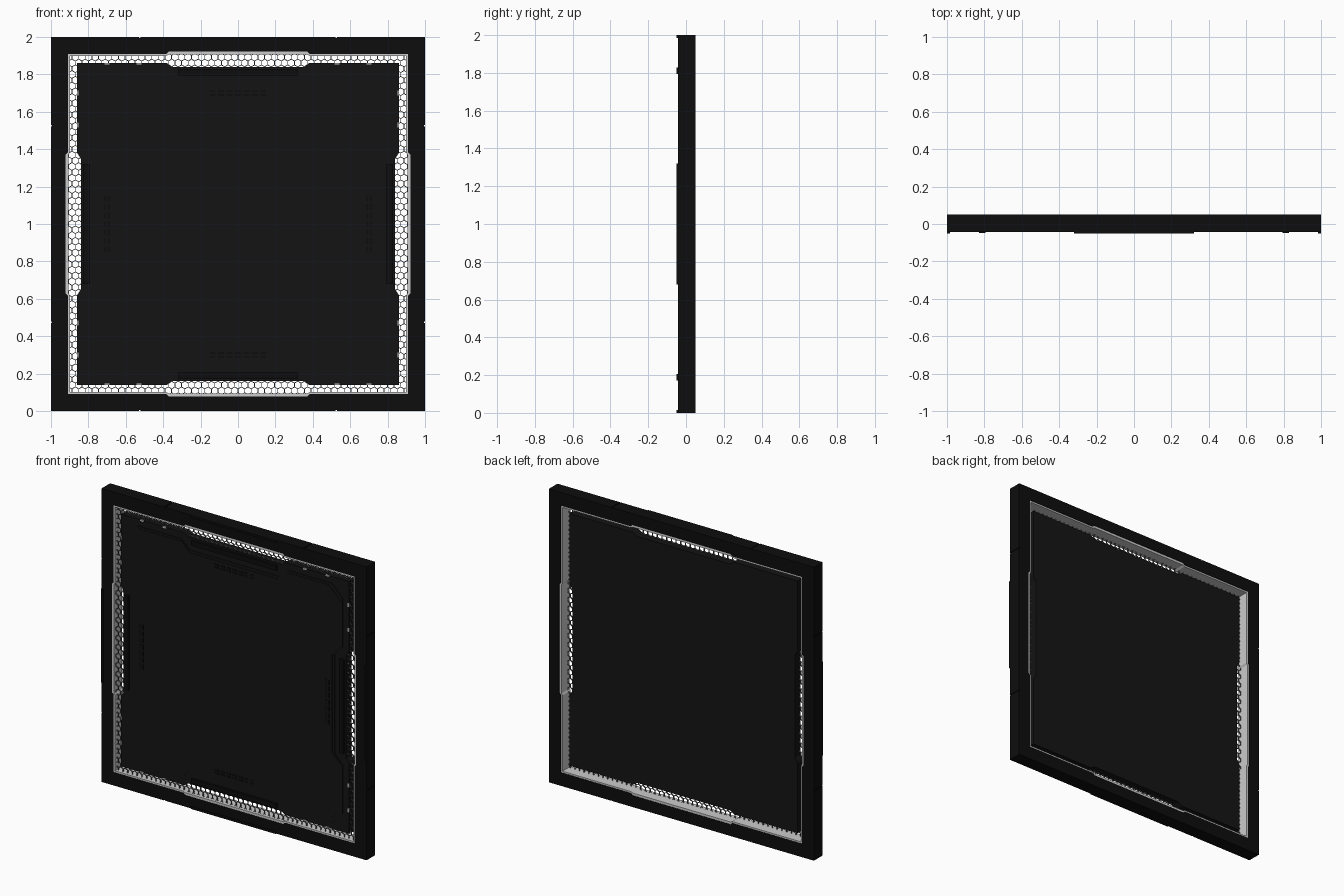
import bpy, bmesh, math
from mathutils import Matrix, Vector

if "Cube" in bpy.data.objects:
    bpy.data.objects.remove(bpy.data.objects["Cube"])


def material(name, v):
    m = bpy.data.materials.new(name)
    m.diffuse_color = (v, v, v, 1)
    m.use_nodes = True
    m.node_tree.nodes["Principled BSDF"].inputs["Base Color"].default_value = m.diffuse_color
    return m


BLACK = material("black_metal", 0.004)
DARK = material("dark_panel", 0.007)
MESH_GREY = material("mesh_grey", 0.12)


def finish(name, bm, mat=None):
    bmesh.ops.remove_doubles(bm, verts=bm.verts, dist=1e-5)
    bmesh.ops.recalc_face_normals(bm, faces=bm.faces)
    me = bpy.data.meshes.new(name)
    bm.to_mesh(me)
    bm.free()
    ob = bpy.data.objects.new(name, me)
    bpy.context.collection.objects.link(ob)
    if mat:
        me.materials.append(mat)
    return ob


def outline(h, hb, t, c, k=0.0):
    """Square of half size h; each side steps to hb over |u|<t; k chamfers corners."""
    side = [(-h + k, h), (-t - c, h), (-t, hb), (t, hb), (t + c, h), (h - k, h)]
    pts = []
    for i in range(4):
        ca, sa = [(1, 0), (0, -1), (-1, 0), (0, 1)][i]
        pts += [(x * ca - z * sa, x * sa + z * ca + 1) for x, z in side]
    return pts


def ring(name, outer, inner, y0, y1, mat=None):
    bm = bmesh.new()
    loops = [[bm.verts.new((x, y, z)) for x, z in p]
             for p, y in ((outer, y0), (inner, y0), (inner, y1), (outer, y1))]
    n = len(outer)
    # corners coincide when there is no chamfer: skip the zero-length sides
    for a, b in zip(loops, loops[1:] + loops[:1]):
        for i in range(n):
            j = (i + 1) % n
            if (a[i].co - a[j].co).length > 1e-5 or (b[i].co - b[j].co).length > 1e-5:
                bm.faces.new((a[i], a[j], b[j], b[i]))
    return finish(name, bm, mat)


def plate(name, pts, y0, y1, mat=None):
    clean = [p for i, p in enumerate(pts)
             if math.dist(p, pts[i - 1]) > 1e-5]
    bm = bmesh.new()
    f = bm.faces.new([bm.verts.new((x, y0, z)) for x, z in clean])
    ext = bmesh.ops.extrude_face_region(bm, geom=[f], use_keep_orig=True)
    for v in ext["geom"]:
        if isinstance(v, bmesh.types.BMVert):
            v.co.y = y1
    return finish(name, bm, mat)


def boxes_on_sides(name, boxes, mat=None):
    """Boxes (u0,u1, y0,y1, r0,r1) given for the top side, repeated on all four."""
    bm = bmesh.new()
    for i in range(4):
        turn = Matrix.Translation((0, 0, 1)) @ Matrix.Rotation(i * math.pi / 2, 4, 'Y')
        for u0, u1, y0, y1, r0, r1 in boxes:
            m = Matrix.Translation(((u0 + u1) / 2, (y0 + y1) / 2, (r0 + r1) / 2))
            s = Matrix.Diagonal((u1 - u0, y1 - y0, r1 - r0, 1))
            bmesh.ops.create_cube(bm, size=1, matrix=turn @ m @ s)
    return finish(name, bm, mat)


# Outer frame with seam grooves
hole = outline(0.91, 0.922, 0.37, 0.012)
frame = ring("outer_frame", outline(1, 1, 0.37, 0.012), hole, -0.043, 0.05, BLACK)
cutter = boxes_on_sides("seam_cutter", [(s * 0.525 - 0.003, s * 0.525 + 0.003, y0, y1, r0, 1.02)
                                        for s in (-1, 1)
                                        for y0, y1, r0 in ((-0.06, 0.06, 0.995),)])
mod = frame.modifiers.new("seams", 'BOOLEAN')
mod.operation, mod.object, mod.solver = 'DIFFERENCE', cutter, 'EXACT'
bpy.context.view_layer.objects.active = frame
bpy.ops.object.modifier_apply(modifier="seams")
bpy.data.objects.remove(cutter)

# Grey inner lining of the frame
ring("frame_lining", hole, outline(0.899, 0.906, 0.37, 0.012), -0.041, 0.047)

# Raised strips along the outer edge
boxes_on_sides("edge_strips", [(-0.32, 0.32, -0.05, -0.04, 0.984, 1.0)], BLACK)

# Centre panel and its layered front
plate("centre_panel", outline(0.86, 0.84, 0.35, 0.03), -0.034, 0.025, DARK)
plate("front_layer", outline(0.815, 0.755, 0.34, 0.06, 0.08), -0.038, -0.03, DARK)
plate("front_inner_layer", outline(0.80, 0.738, 0.335, 0.06, 0.085), -0.041, -0.036, DARK)

# Raised bars in the middle of each panel side
boxes_on_sides("panel_bars", [(-0.32, 0.32, -0.049, -0.03, 0.795, 0.828)], BLACK)

# Small slats inside each notch
boxes_on_sides("panel_slats", [(u * 0.045 - 0.016, u * 0.045 + 0.016, -0.043, -0.04, r, r + 0.012)
                               for u in range(-3, 4) for r in (0.685, 0.705)], BLACK)

# Light clips on the panel edge
boxes_on_sides("panel_clips", [(s * u - 0.013, s * u + 0.013, -0.037, -0.03, 0.853, 0.862)
                               for s in (-1, 1) for u in (0.53, 0.70)])

# Honeycomb grille filling the gap
R = 0.0205
px, pz = R * math.sqrt(3), R * 1.5
bm = bmesh.new()
for j in range(-32, 33):
    for i in range(-29, 30):
        cx, cz = (i + 0.5 * (j % 2)) * px, j * pz
        far, near = max(abs(cx), abs(cz)), min(abs(cx), abs(cz))
        lo, hi = (0.825, 0.918) if near < 0.37 else (0.845, 0.912)
        if lo < far < hi:
            bm.faces.new([bm.verts.new((cx + R * math.sin(a * math.pi / 3), 0,
                                        cz + 1 + R * math.cos(a * math.pi / 3)))
                          for a in range(6)])
bmesh.ops.remove_doubles(bm, verts=bm.verts, dist=1e-4)
cells = list(bm.faces)
bmesh.ops.inset_individual(bm, faces=cells, thickness=0.0022)
bmesh.ops.delete(bm, geom=cells, context='FACES')
bmesh.ops.translate(bm, verts=bm.verts, vec=Vector((0, -0.02, 0)))
grille = finish("honeycomb_grille", bm, MESH_GREY)
sol = grille.modifiers.new("thickness", 'SOLIDIFY')
sol.thickness, sol.offset = 0.008, 0
